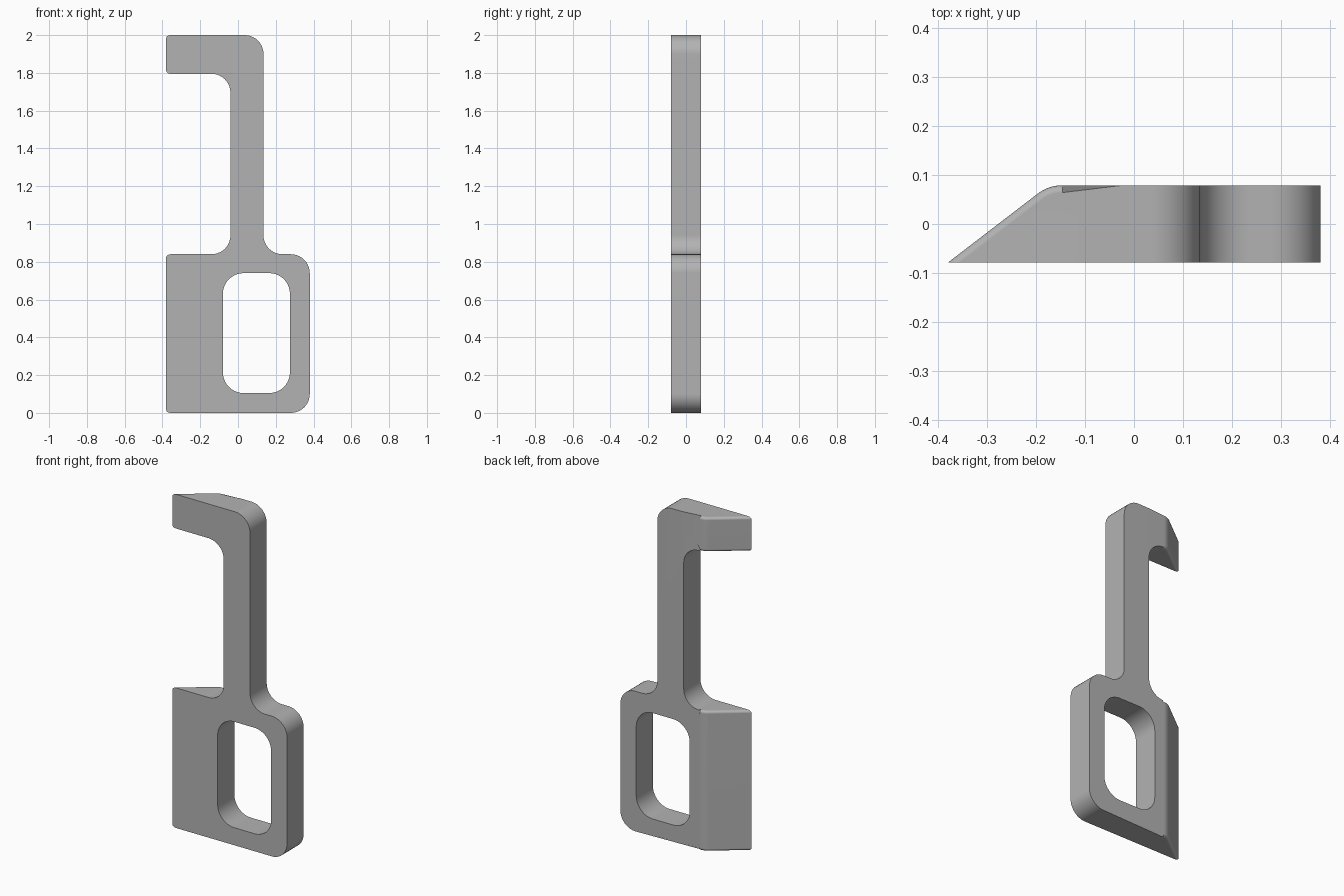
import bpy, bmesh, math
from mathutils import Vector

cube = bpy.data.objects.get("Cube")
if cube:
    bpy.data.objects.remove(cube, do_unlink=True)

HALF = 0.079      # half the plate thickness
LEFT = -0.38      # sharp edge of the blade


def rounded(corners, steps=10):
    """Closed outline from (x, y, radius) corners."""
    out = []
    for i, (x, y, r) in enumerate(corners):
        p = Vector((x, y))
        if r == 0:
            out.append(p)
            continue
        a = (Vector(corners[i - 1][:2]) - p).normalized()
        b = (Vector(corners[(i + 1) % len(corners)][:2]) - p).normalized()
        half = a.angle(b) / 2
        centre = p + (a + b).normalized() * r / math.sin(half)
        start = p + a * r / math.tan(half) - centre
        sweep = start.angle_signed(p + b * r / math.tan(half) - centre)
        for k in range(steps + 1):
            t = -sweep * k / steps
            c, s = math.cos(t), math.sin(t)
            out.append(centre + Vector((start.x * c - start.y * s,
                                        start.x * s + start.y * c)))
    return out


def prism(name, outline, place, lo, hi):
    """Extrude an outline from lo to hi; place maps (u, v, depth) to xyz."""
    bm = bmesh.new()
    rings = [[bm.verts.new(place(p.x, p.y, d)) for p in outline] for d in (lo, hi)]
    for ring in rings:
        bm.faces.new(ring)
    n = len(outline)
    for i in range(n):
        j = (i + 1) % n
        bm.faces.new((rings[0][i], rings[0][j], rings[1][j], rings[1][i]))
    bmesh.ops.recalc_face_normals(bm, faces=bm.faces)
    mesh = bpy.data.meshes.new(name)
    bm.to_mesh(mesh)
    bm.free()
    obj = bpy.data.objects.new(name, mesh)
    bpy.context.collection.objects.link(obj)
    return obj


def upright(u, v, d):
    return (u, d, v)


def flat(u, v, d):
    return (u, v, d)


# Plate: hook on top, stem, wide handle block below
R = 0.1
body = prism("hook_tool", rounded([
    (LEFT, 0, 0), (0.38, 0, R), (0.38, 0.84, R), (0.135, 0.84, R),
    (0.135, 2, R), (LEFT, 2, 0), (LEFT, 1.795, 0), (-0.04, 1.795, R),
    (-0.04, 0.84, R), (LEFT, 0.84, 0)]), upright, -HALF, HALF)

# Finger hole, and the bevelled blade side seen from above
hole = prism("finger_hole_cutter", rounded([
    (-0.08, 0.105, 0.11), (0.275, 0.105, 0.11),
    (0.275, 0.74, 0.11), (-0.08, 0.74, 0.11)]), upright, -0.3, 0.3)
blade = prism("blade_keeper", rounded([
    (LEFT, -HALF, 0), (0.6, -HALF, 0), (0.6, HALF, 0),
    (-0.174, HALF, 0.082)]), flat, -0.5, 2.5)

bpy.context.view_layer.objects.active = body
body.select_set(True)
for cutter, operation in ((hole, 'DIFFERENCE'), (blade, 'INTERSECT')):
    cutter.hide_render = True
    mod = body.modifiers.new("cut", 'BOOLEAN')
    mod.object, mod.operation, mod.solver = cutter, operation, 'EXACT'
    bpy.ops.object.modifier_apply(modifier=mod.name)
    bpy.data.objects.remove(cutter, do_unlink=True)

# Soften the upper and lower edges of the sloped blade faces
bm = bmesh.new()
bm.from_mesh(body.data)
bmesh.ops.remove_doubles(bm, verts=bm.verts, dist=0.0001)
bm.normal_update()


def is_slope(n):
    return n.x < -0.02 and n.y > 0.1 and abs(n.z) < 0.1


edges = []
for e in bm.edges:
    if len(e.link_faces) == 2:
        f, g = (face.normal for face in e.link_faces)
        if (is_slope(f) and abs(g.z) > 0.99) or (is_slope(g) and abs(f.z) > 0.99):
            edges.append(e)
bmesh.ops.bevel(bm, geom=edges, offset=0.015, offset_type='OFFSET', segments=4,
                profile=0.5, affect='EDGES', clamp_overlap=False)
bm.to_mesh(body.data)
bm.free()

# One plain grey material
grey = bpy.data.materials.new("plain_grey")
grey.use_nodes = True
colour = (0.45, 0.45, 0.45, 1)
grey.diffuse_color = colour
grey.node_tree.nodes["Principled BSDF"].inputs["Base Color"].default_value = colour
body.data.materials.clear()
body.data.materials.append(grey)

bpy.ops.object.shade_smooth_by_angle(angle=math.radians(30))
body.modifiers.new("even_shading", 'WEIGHTED_NORMAL').keep_sharp = True
